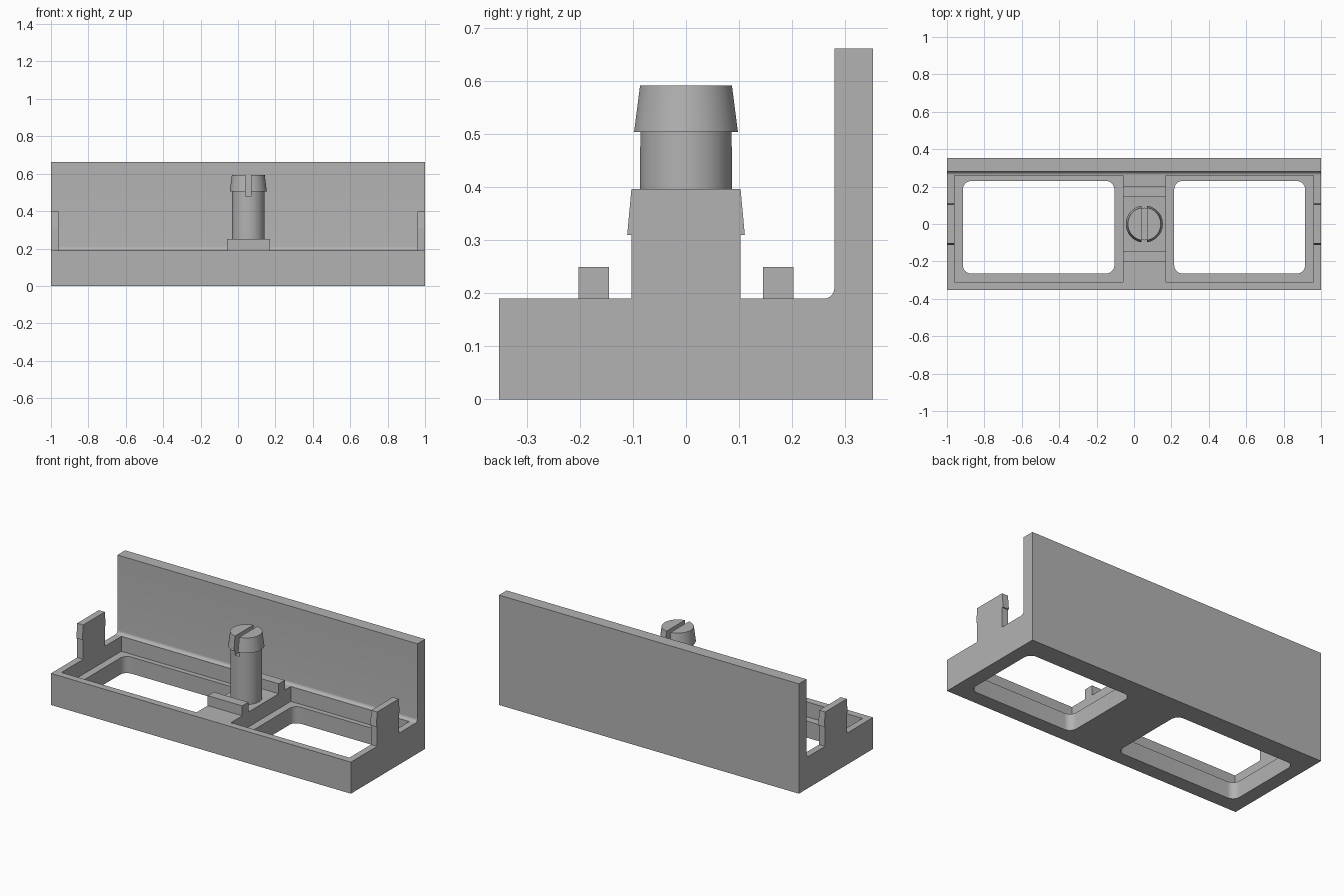
import bpy, bmesh, math

if "Cube" in bpy.data.objects:
    bpy.data.objects.remove(bpy.data.objects["Cube"], do_unlink=True)

GREY = (0.45, 0.45, 0.45, 1)
grey = bpy.data.materials.new("plain grey")
grey.use_nodes = True
grey.diffuse_color = GREY
grey.node_tree.nodes["Principled BSDF"].inputs["Base Color"].default_value = GREY

DECK = 0.19          # top of the base frame
FLOOR = 0.10         # top of the recessed ledges
POST_X = 0.055       # the post and its ridges sit off centre


def finish(name, bm):
    bmesh.ops.recalc_face_normals(bm, faces=bm.faces)
    mesh = bpy.data.meshes.new(name)
    bm.to_mesh(mesh)
    bm.free()
    mesh.materials.append(grey)
    obj = bpy.data.objects.new(name, mesh)
    bpy.context.collection.objects.link(obj)
    return obj


def extrude(name, points, move):
    """Solid made by sweeping a flat outline along a vector."""
    bm = bmesh.new()
    face = bm.faces.new([bm.verts.new(p) for p in points])
    new = bmesh.ops.extrude_face_region(bm, geom=[face])["geom"]
    bmesh.ops.translate(bm, vec=move, verts=[v for v in new if isinstance(v, bmesh.types.BMVert)])
    return finish(name, bm)


def box(name, x0, x1, y0, y1, z0, z1):
    return extrude(name, [(x0, y0, z0), (x1, y0, z0), (x1, y1, z0), (x0, y1, z0)], (0, 0, z1 - z0))


def arc(cx, cy, r, start, steps=8):
    angles = [math.radians(start + 90 * i / steps) for i in range(steps + 1)]
    return [(cx + r * math.cos(a), cy + r * math.sin(a)) for a in angles]


def rounded_box(name, x0, x1, y0, y1, r, z0, z1):
    outline = (arc(x1 - r, y1 - r, r, 0) + arc(x0 + r, y1 - r, r, 90)
               + arc(x0 + r, y0 + r, r, 180) + arc(x1 - r, y0 + r, r, 270))
    return extrude(name, [(x, y, z0) for x, y in outline], (0, 0, z1 - z0))


def cut(obj, cutter):
    mod = obj.modifiers.new("cut", 'BOOLEAN')
    mod.operation = 'DIFFERENCE'
    mod.solver = 'EXACT'
    mod.object = cutter
    bpy.context.view_layer.objects.active = obj
    bpy.ops.object.modifier_apply(modifier=mod.name)
    bpy.data.objects.remove(cutter, do_unlink=True)


def smooth(obj):
    bpy.ops.object.select_all(action='DESELECT')
    obj.select_set(True)
    bpy.context.view_layer.objects.active = obj
    bpy.ops.object.shade_smooth_by_angle(angle=math.radians(30))


# Base frame and back wall: one L section with a filleted inner corner
R = 0.02
fillet = arc(0.28 - R, DECK + R, R, 270)
section = [(-0.353, 0), (0.353, 0), (0.353, 0.662), (0.28, 0.662)] + fillet[::-1] + [(-0.353, DECK)]
frame = extrude("base_frame_and_back_wall", [(-1, y, z) for y, z in section], (2, 0, 0))

# Two stepped openings, each a recess above a rounded window
for x0, x1 in ((-0.96, -0.06), (0.17, 0.96)):
    cut(frame, box("recess_cutter", x0, x1, -0.31, 0.26, FLOOR, DECK + 0.1))
    cut(frame, rounded_box("window_cutter", x0 + 0.045, x1 - 0.045, -0.265, 0.23, 0.045, -0.1, DECK))
smooth(frame)

# Barbed clips standing on both end rims
half = [(0.103, DECK), (0.103, 0.31), (0.111, 0.31), (0.103, 0.397)]
clip = half + [(-y, z) for y, z in reversed(half)]
for name, x in (("right_clip", -1), ("left_clip", 0.96)):
    extrude(name, [(x, y, z) for y, z in clip], (0.04, 0, 0))

# Ridges in front of and behind the post
for name, y in (("front_ridge", -0.203), ("back_ridge", 0.145)):
    box(name, -0.06, 0.17, y, y + 0.058, DECK, 0.25)

# Round post with a flared, slotted head
bm = bmesh.new()
profile = [(0, DECK), (0.087, DECK), (0.087, 0.505), (0.099, 0.505), (0.088, 0.592), (0, 0.592)]
verts = [bm.verts.new((POST_X + r, 0, z)) for r, z in profile]
edges = [bm.edges.new(pair) for pair in zip(verts, verts[1:])]
bmesh.ops.spin(bm, geom=verts + edges, cent=(POST_X, 0, 0), axis=(0, 0, 1),
               angle=2 * math.pi, steps=48)
bmesh.ops.remove_doubles(bm, verts=bm.verts, dist=0.0001)
post = finish("slotted_post", bm)
cut(post, box("slot_cutter", POST_X - 0.014, POST_X + 0.014, -0.2, 0.2, 0.477, 0.7))
smooth(post)
